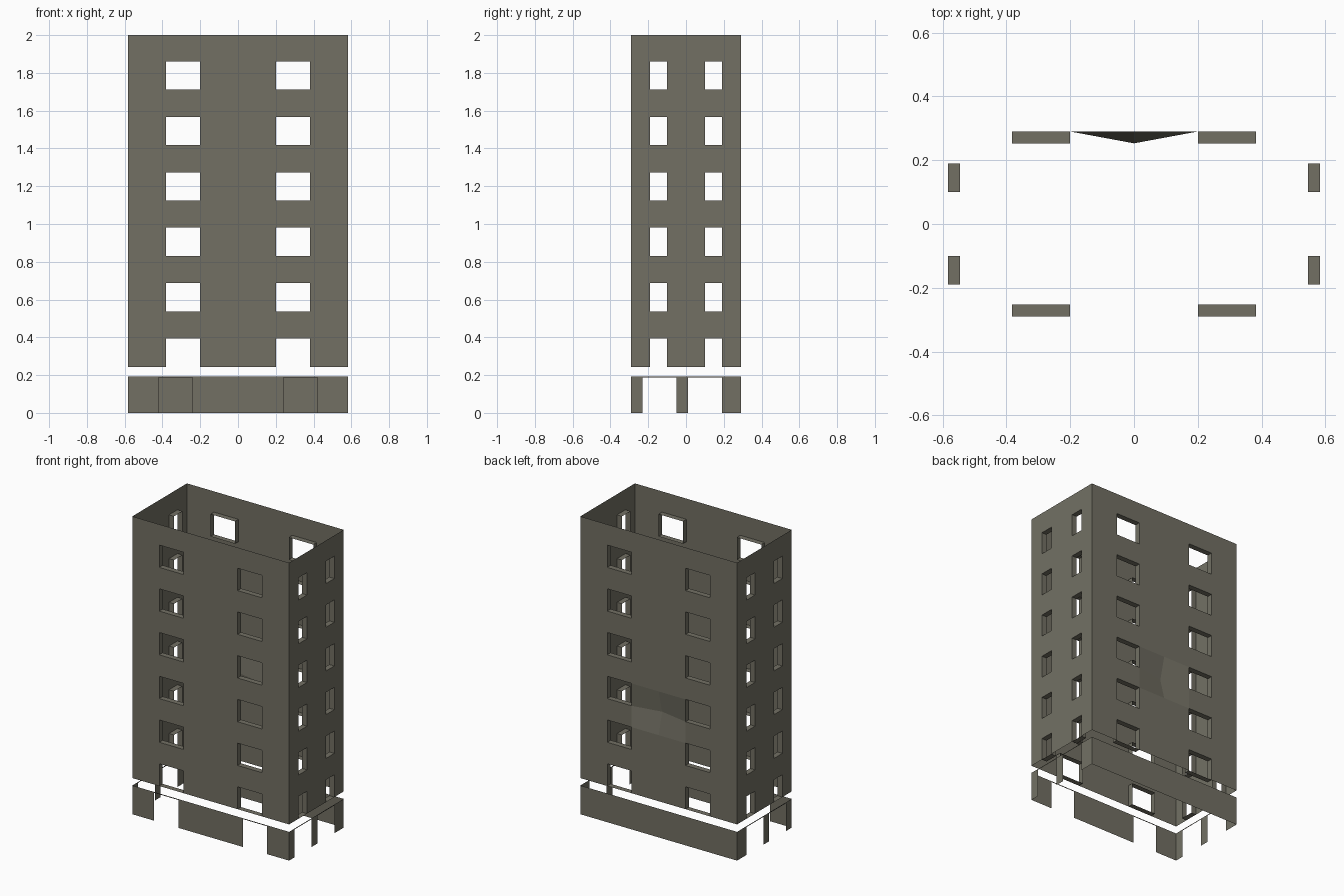
import bpy, bmesh, math
from mathutils import Matrix

if "Cube" in bpy.data.objects:
    bpy.data.objects.remove(bpy.data.objects["Cube"])

HX, HY = 0.5825, 0.29          # half width and half depth of the tower
Z0, TOP = 0.243, 2.0           # bottom and top of the upper shell
PITCH, WIN_H, REVEAL = 0.2936, 0.15, 0.037

concrete = bpy.data.materials.new("grey_brown_concrete")
concrete.diffuse_color = (0.170, 0.163, 0.127, 1)
concrete.use_nodes = True
concrete.node_tree.nodes["Principled BSDF"].inputs["Base Color"].default_value = concrete.diffuse_color


def wall(name, half, offset, turn, z0, z1, holes, reveal=0, dent=None):
    """Thin wall with rectangular holes (u0, u1, z0, z1), turned about z in quarter turns."""
    bm = bmesh.new()
    us = sorted({-half, 0, half, *(u for h in holes for u in h[:2])})
    zs = sorted({z0, z1, *(z for h in holes for z in h[2:])})
    grid = {(u, z): bm.verts.new((u, -offset, z)) for u in us for z in zs}
    for ua, ub in zip(us, us[1:]):
        for za, zb in zip(zs, zs[1:]):
            cu, cz = (ua + ub) / 2, (za + zb) / 2
            if not any(h[0] < cu < h[1] and h[2] < cz < h[3] for h in holes):
                bm.faces.new([grid[p] for p in ((ua, za), (ub, za), (ub, zb), (ua, zb))])
    if dent:
        # shallow pushed-in spot in the middle of the wall
        grid[(0, dent)].co.y += REVEAL
    if reveal:
        # window linings running inward
        for ua, ub, za, zb in holes:
            ring = [(ua, za), (ub, za), (ub, zb), (ua, zb)]
            outer = [bm.verts.new((u, -offset, z)) for u, z in ring]
            inner = [bm.verts.new((u, -offset + reveal, z)) for u, z in ring]
            for i in range(4):
                j = (i + 1) % 4
                bm.faces.new((outer[i], outer[j], inner[j], inner[i]))
    loose = [v for v in bm.verts if not v.link_faces]
    bmesh.ops.delete(bm, geom=loose, context='VERTS')
    bm.transform(Matrix.Rotation(turn * math.pi / 2, 4, 'Z'))
    mesh = bpy.data.meshes.new(name)
    bm.to_mesh(mesh)
    bm.free()
    mesh.materials.append(concrete)
    bpy.context.collection.objects.link(bpy.data.objects.new(name, mesh))


# window grids: two columns, six storeys
rows = [Z0 + i * PITCH for i in range(6)]


def windows(a, b):
    return [(u0, u1, z, z + WIN_H) for z in rows for u0, u1 in ((-b, -a), (a, b))]


# upper shell, open at top and bottom
wide, narrow = windows(0.2, 0.382), windows(0.1, 0.19)
wall("front_wall", HX, HY, 0, Z0, TOP, wide, REVEAL)
wall("right_wall", HY, HX, 1, Z0, TOP, narrow, REVEAL)
wall("back_wall", HX, HY, 2, Z0, TOP, wide, REVEAL, dent=rows[2])
wall("left_wall", HY, HX, 3, Z0, TOP, narrow, REVEAL)

# ground floor band with doorways; the back is solid
BASE, DOOR = 0.193, 0.187
wall("base_front", HX, HY, 0, 0, BASE, [(-0.42, -0.24, 0, DOOR), (0.24, 0.42, 0, DOOR)])
wall("base_right", HY, HX, 1, 0, BASE, [(-0.23, -0.05, 0, DOOR), (0.01, 0.19, 0, DOOR)])
wall("base_back", HX, HY, 2, 0, BASE, [])
wall("base_left", HY, HX, 3, 0, BASE, [(0.05, 0.23, 0, DOOR), (-0.19, -0.01, 0, DOOR)])
